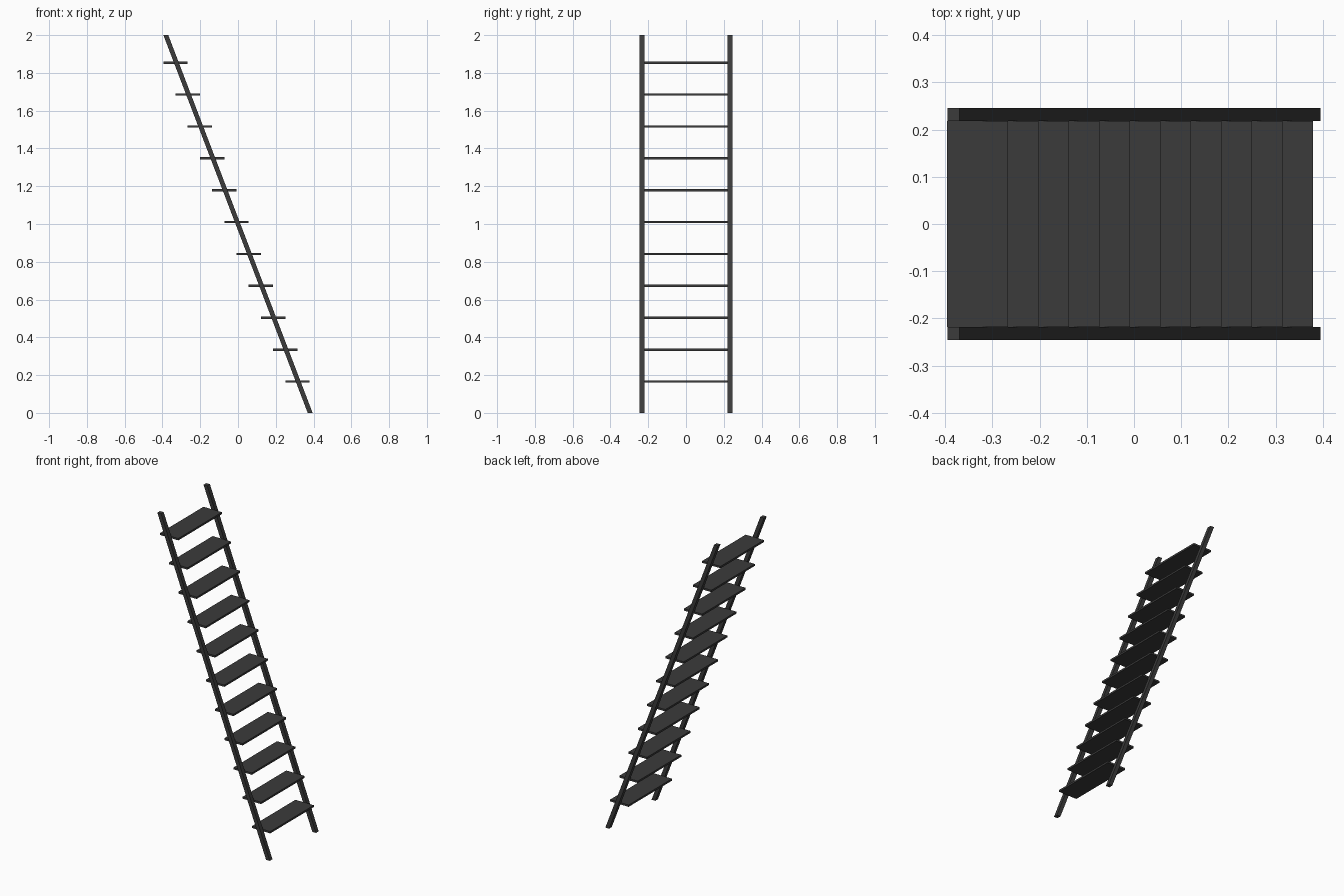
import bpy
import bmesh
from mathutils import Vector

cube = bpy.data.objects.get("Cube")
if cube:
    bpy.data.objects.remove(cube, do_unlink=True)

# Single dark grey paint
paint = bpy.data.materials.new("dark_grey")
paint.use_nodes = True
colour = (0.043, 0.043, 0.043, 1)
paint.diffuse_color = colour
paint.node_tree.nodes["Principled BSDF"].inputs["Base Color"].default_value = colour

HEIGHT = 2.0
LEAN = 0.382          # rail centre x at the floor, mirrored at the top
RAIL_DEPTH = 0.026
RAIL_Y = 0.232
RAIL_WIDTH = 0.027
STEPS = 11
STEP_SIZE = (0.129, 0.437, 0.012)


def add_box(name, location, size, shear=0.0):
    """Box whose x shifts by shear for each unit of height."""
    mesh = bpy.data.meshes.new(name)
    bm = bmesh.new()
    bmesh.ops.create_cube(bm, size=1)
    for v in bm.verts:
        v.co = Vector(a * b for a, b in zip(v.co, size))
        v.co.x += v.co.z * shear
    bm.to_mesh(mesh)
    bm.free()
    mesh.materials.append(paint)
    obj = bpy.data.objects.new(name, mesh)
    obj.location = location
    bpy.context.collection.objects.link(obj)
    return obj


# Leaning side rails with ends cut level
for side, y in (("front", -RAIL_Y), ("back", RAIL_Y)):
    add_box(side + "_rail", (0, y, HEIGHT / 2),
            (RAIL_DEPTH, RAIL_WIDTH, HEIGHT), -2 * LEAN / HEIGHT)

# Level treads between the rails
for i in range(STEPS):
    t = i / (STEPS - 1)
    x = 0.315 - 0.646 * t
    z = 0.166 + 1.688 * t
    add_box(f"step_{i + 1}", (x, 0, z), STEP_SIZE)
